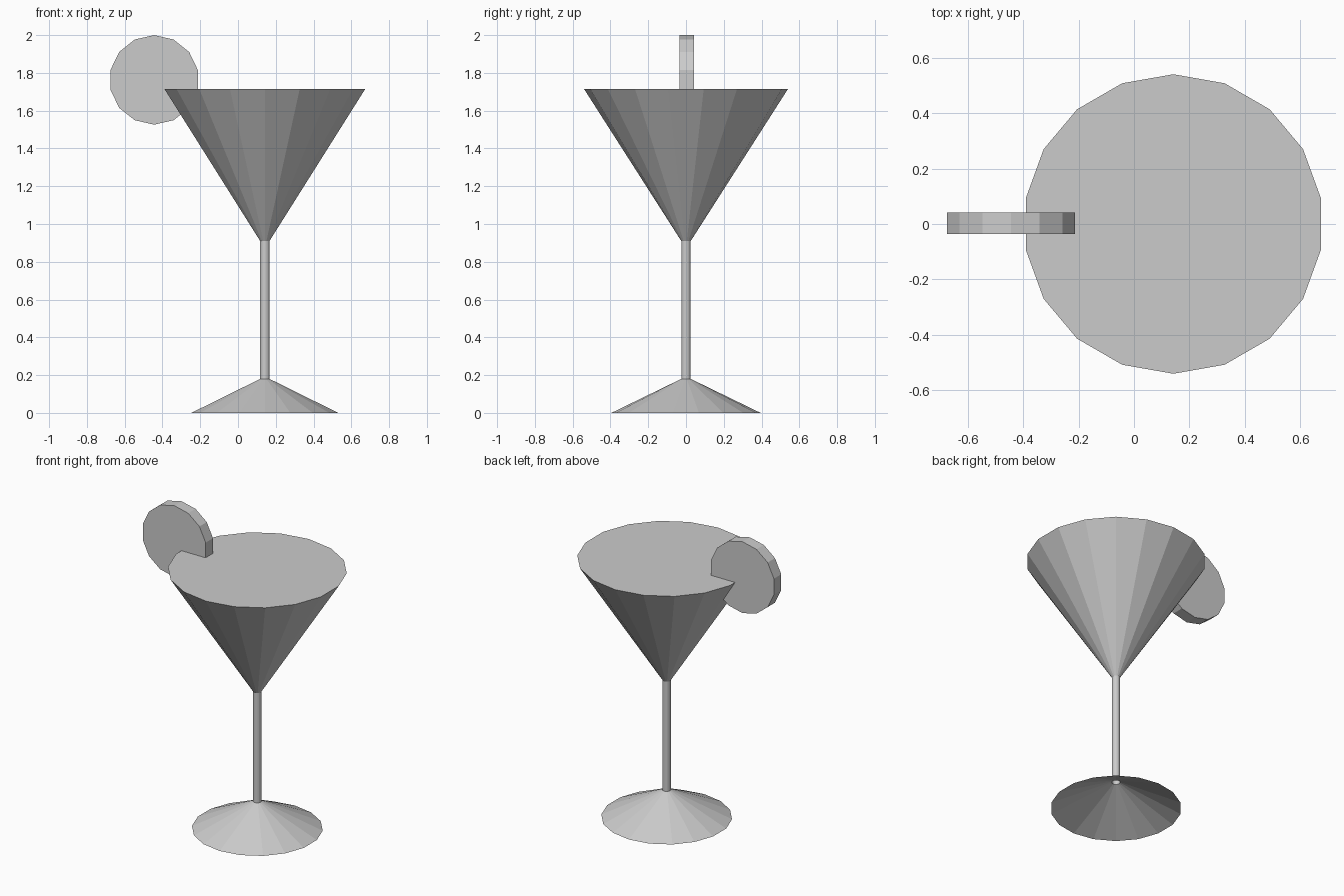
import bpy, bmesh, math

if "Cube" in bpy.data.objects:
    bpy.data.objects.remove(bpy.data.objects["Cube"])

grey = bpy.data.materials.new("light grey")
grey.diffuse_color = (0.6, 0.6, 0.6, 1)
grey.use_nodes = True
grey.node_tree.nodes["Principled BSDF"].inputs["Base Color"].default_value = grey.diffuse_color

CX, SIDES = 0.142, 18


def finish(name, bm):
    mesh = bpy.data.meshes.new(name)
    bm.to_mesh(mesh)
    bm.free()
    mesh.materials.append(grey)
    obj = bpy.data.objects.new(name, mesh)
    bpy.context.collection.objects.link(obj)
    return obj


def ring(bm, radius, z):
    # half-step offset puts a flat facet towards +x
    return [bm.verts.new((CX + radius * math.cos(2 * math.pi * (i + 0.5) / SIDES),
                          radius * math.sin(2 * math.pi * (i + 0.5) / SIDES), z))
            for i in range(SIDES)]


def lathe(name, profile, cap_top=False):
    bm = bmesh.new()
    rings = [ring(bm, r, z) for r, z in profile]
    for low, high in zip(rings, rings[1:]):
        for i in range(SIDES):
            j = (i + 1) % SIDES
            bm.faces.new((low[i], low[j], high[j], high[i]))
    if cap_top:
        bm.faces.new(rings[-1])
    return finish(name, bm)


# Hollow foot, thin tube stem, and bowl filled to the brim
lathe("foot", [(0.395, 0), (0.025, 0.18)])
lathe("stem", [(0.025, 0.18), (0.025, 0.91)])
lathe("filled_bowl", [(0.025, 0.91), (0.54, 1.715)], cap_top=True)

# Fruit slice perched on the rim: a 14-sided disc standing upright
bm = bmesh.new()
bmesh.ops.create_cone(bm, cap_ends=True, segments=14, radius1=0.237,
                      radius2=0.237, depth=0.077)
fruit = finish("fruit_slice", bm)
fruit.rotation_euler = (math.pi / 2, 0, 0)
fruit.location = (-0.444, 0.003, 1.763)
